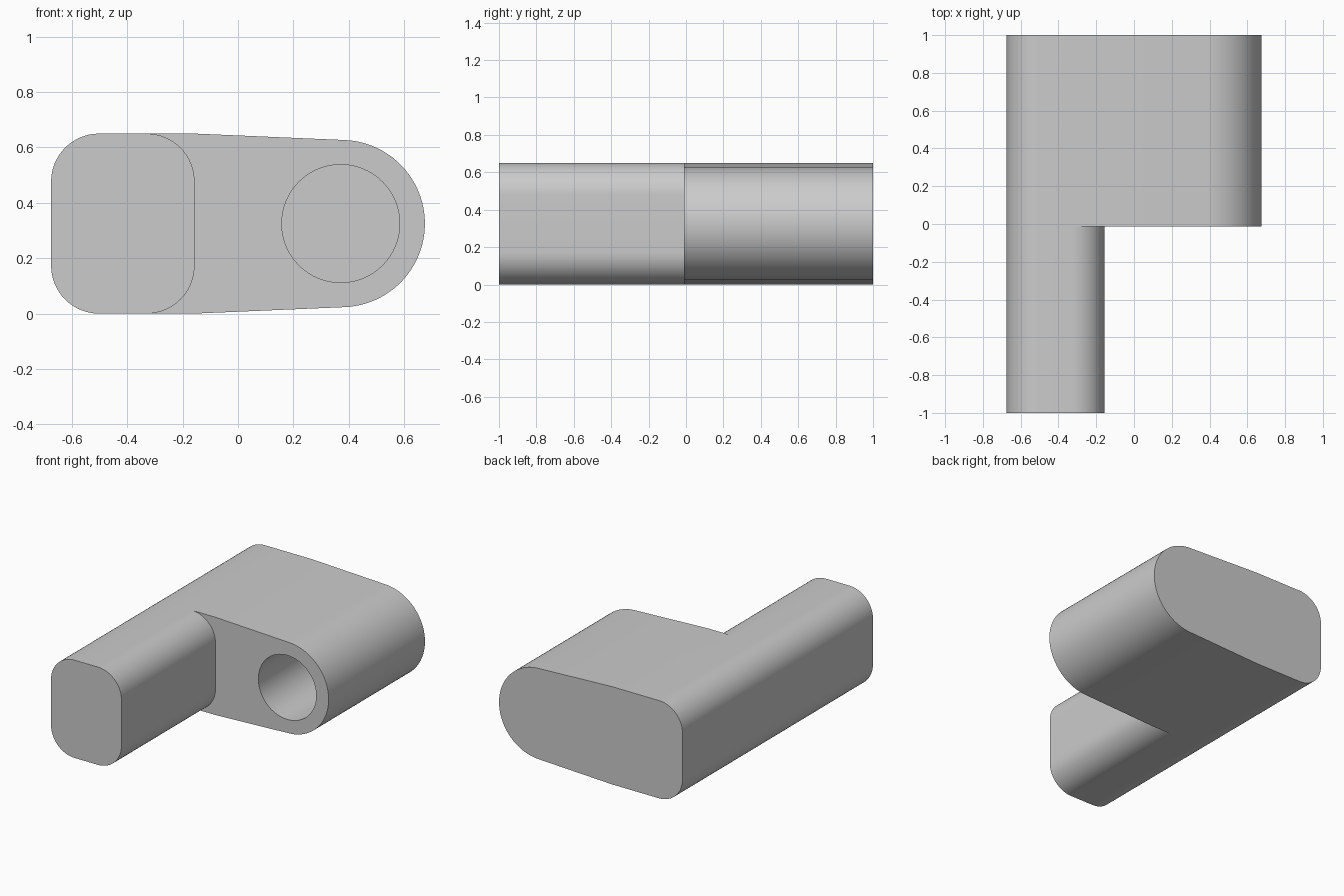
import bpy, bmesh
from math import cos, sin, radians

old = bpy.data.objects.get("Cube")
if old:
    bpy.data.objects.remove(old, do_unlink=True)

LEFT, RIGHT, TOP = -0.675, -0.157, 0.65    # arm limits in x and its height
CORNER = 0.173
FRONT, STEP, BACK = -1.0, -0.012, 1.0
BOSS_X, MID_Z, BOSS_R = 0.373, TOP / 2, 0.302

grey = bpy.data.materials.new("plain grey")
grey.use_nodes = True
colour = (0.6, 0.6, 0.6, 1)
grey.diffuse_color = colour
grey.node_tree.nodes["Principled BSDF"].inputs["Base Color"].default_value = colour


def arc(cx, cz, r, start, end, steps):
    angles = [radians(start + (end - start) * i / steps) for i in range(steps + 1)]
    return [(cx + r * cos(a), cz + r * sin(a)) for a in angles]


# Outline pieces: the arm and the wide body share the same left half
hi, lo = TOP - CORNER, CORNER
xl, xr = LEFT + CORNER, RIGHT - CORNER
shared = [(xr, TOP)] + arc(xl, hi, CORNER, 90, 180, 16) \
    + arc(xl, lo, CORNER, 180, 270, 16) + [(xr, 0)]
arm_side = arc(xr, lo, CORNER, -90, 0, 16)[1:] + arc(xr, hi, CORNER, 0, 90, 16)[:-1]
body_side = [(RIGHT, 0)] + arc(BOSS_X, MID_Z, BOSS_R, -87.6, 87.6, 48) + [(RIGHT, TOP)]

bm = bmesh.new()


def ring(points, y):
    return [bm.verts.new((x, y, z)) for x, z in points]


def skin(a, b):
    for i in range(len(a)):
        j = (i + 1) % len(a)
        bm.faces.new((a[i], a[j], b[j], b[i]))


# Arm, stepped shoulder and body as one closed skin
front = ring(shared + arm_side, FRONT)
seam = ring(shared, STEP)
arm_end = ring(arm_side, STEP)
body_front = ring(body_side, STEP)
back = ring(shared + body_side, BACK)
skin(front, seam + arm_end)
skin(seam + body_front, back)
bm.faces.new(front)
bm.faces.new(back)
bm.faces.new([seam[-1]] + body_front + [seam[0]] + arm_end[::-1])
bmesh.ops.recalc_face_normals(bm, faces=bm.faces)
mesh = bpy.data.meshes.new("arm_and_body")
bm.to_mesh(mesh)
bm.free()
body = bpy.data.objects.new("arm_and_body", mesh)
bpy.context.collection.objects.link(body)
mesh.materials.append(grey)

# Blind round socket in the shoulder
depth = 0.85
bpy.ops.mesh.primitive_cylinder_add(
    vertices=64, radius=0.213, depth=depth + 0.1,
    location=(0.371, STEP + (depth - 0.1) / 2, MID_Z), rotation=(radians(90), 0, 0))
cutter = bpy.context.object
cutter.name = "socket_cutter"
cutter.data.materials.append(grey)
cut = body.modifiers.new("socket", "BOOLEAN")
cut.operation = "DIFFERENCE"
cut.solver = "EXACT"
cut.object = cutter

bpy.ops.object.select_all(action="DESELECT")
body.select_set(True)
bpy.context.view_layer.objects.active = body
bpy.ops.object.modifier_apply(modifier=cut.name)
bpy.data.objects.remove(cutter, do_unlink=True)
bpy.ops.object.shade_smooth_by_angle(angle=radians(30))
